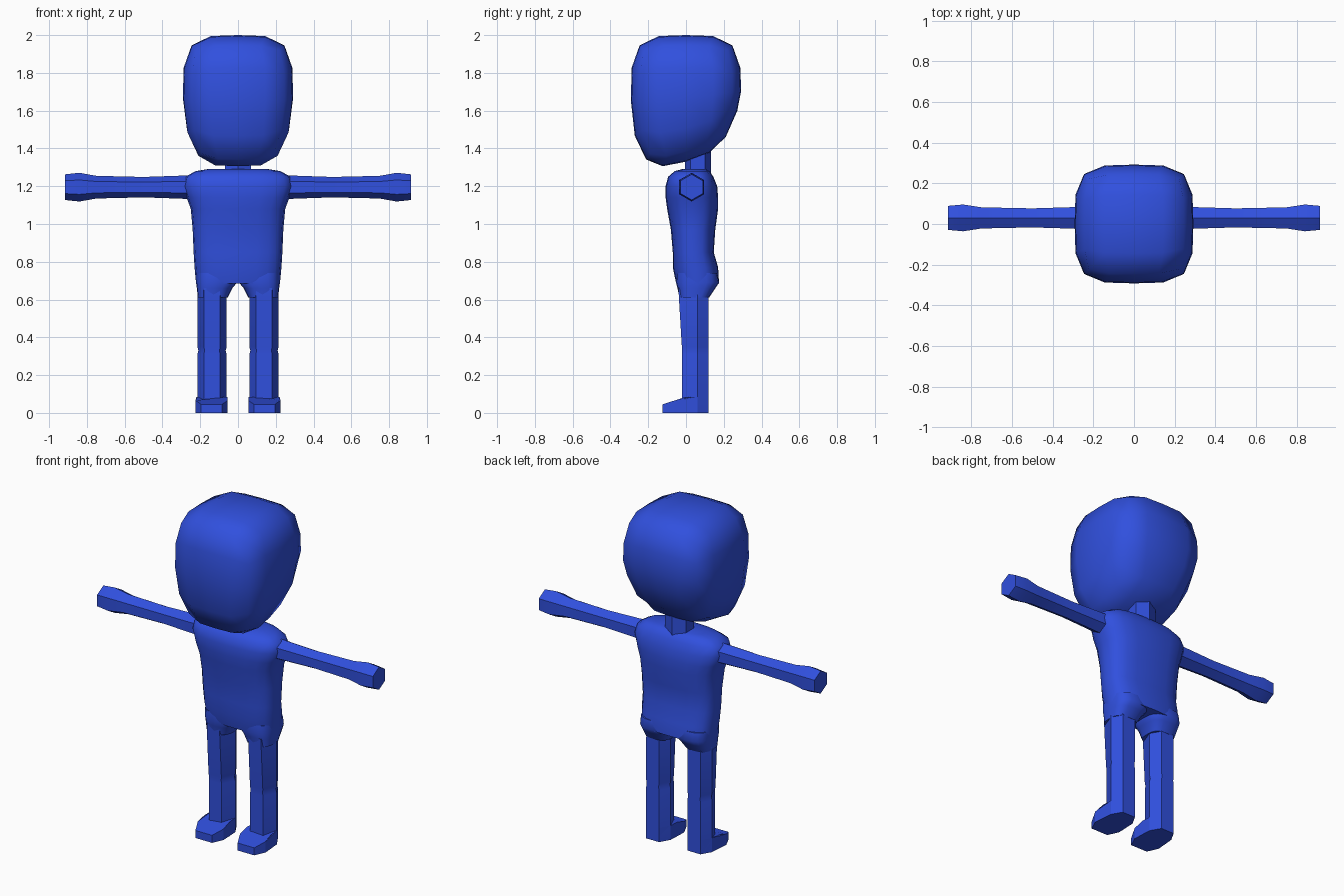
import bpy, bmesh, math
from mathutils import Vector

if "Cube" in bpy.data.objects:
    bpy.data.objects.remove(bpy.data.objects["Cube"])

blue = bpy.data.materials.new("blue")
blue.diffuse_color = (0.03, 0.08, 0.73, 1)
blue.use_nodes = True
blue.node_tree.nodes["Principled BSDF"].inputs["Base Color"].default_value = blue.diffuse_color


def finish(bm, name, angle):
    bmesh.ops.recalc_face_normals(bm, faces=bm.faces)
    mesh = bpy.data.meshes.new(name)
    bm.to_mesh(mesh)
    bm.free()
    mesh.materials.append(blue)
    ob = bpy.data.objects.new(name, mesh)
    bpy.context.collection.objects.link(ob)
    bpy.ops.object.select_all(action='DESELECT')
    ob.select_set(True)
    bpy.context.view_layer.objects.active = ob
    bpy.ops.object.shade_smooth_by_angle(angle=math.radians(angle))
    return ob


def loft(name, rings, angle=30):
    """Skin a list of equal-length point rings and cap both ends."""
    bm = bmesh.new()
    loops = [[bm.verts.new(p) for p in ring] for ring in rings]
    n = len(loops[0])
    for a, b in zip(loops, loops[1:]):
        for i in range(n):
            j = (i + 1) % n
            bm.faces.new((a[i], a[j], b[j], b[i]))
    bm.faces.new(loops[0])
    bm.faces.new(loops[-1])
    return finish(bm, name, angle)


def oval(z, x0, x1, y0, y1, n=20, power=2.8):
    """Rounded-box cross-section at height z."""
    pts = []
    for i in range(n):
        t = 2 * math.pi * i / n
        c, s = math.cos(t), math.sin(t)
        u = math.copysign(abs(c) ** (2 / power), c)
        v = math.copysign(abs(s) ** (2 / power), s)
        pts.append(((x0 + x1) / 2 + u * (x1 - x0) / 2,
                    (y0 + y1) / 2 + v * (y1 - y0) / 2, z))
    return pts


# Head: rounded cube, narrower below, with the underside rising to the back
bm = bmesh.new()
bmesh.ops.create_cube(bm, size=2)
bmesh.ops.subdivide_edges(bm, edges=bm.edges[:], cuts=3, use_grid_fill=True)
for v in bm.verts:
    p = v.co.copy()
    r = sum(abs(c) ** 4 for c in p) ** -0.25
    low = max(0.0, -p.z)
    taper = 1 - 0.14 * low ** 1.3
    x, y = p.x * r * 0.292 * taper, p.y * r * 0.292 * taper
    lift = {1.0: 1.0, 0.5: 0.85, 0.0: 0.3}.get(round(low, 1), 0) if p.z <= 0 else 0
    v.co = Vector((x, y, 1.66 + p.z * r * 0.34
                   + lift * (0.03 + 0.285 * y + 0.4 * y * y) - 0.02 * low))
finish(bm, "head", 65)

# Neck: six-sided post
neck = [(0, 0.132), (0.07, 0.1), (0.07, 0.025), (0, -0.005), (-0.07, 0.025), (-0.07, 0.1)]
loft("neck", [[(x, y, z) for x, y in neck] for z in (1.25, 1.45)])

# Torso: height, half width, front, back
torso = [(0.685, 0.222, -0.052, 0.175), (0.77, 0.23, -0.07, 0.17),
         (0.85, 0.235, -0.07, 0.147), (0.97, 0.24, -0.08, 0.155),
         (1.08, 0.25, -0.1, 0.17), (1.14, 0.272, -0.108, 0.17),
         (1.2, 0.29, -0.108, 0.165), (1.25, 0.278, -0.095, 0.145),
         (1.28, 0.225, -0.06, 0.125), (1.292, 0.15, -0.015, 0.1)]
loft("torso", [oval(z, -w, w, f, b) for z, w, f, b in torso], 60)

leg_shape = [(0.215, 0.06), (0.18, -0.02), (0.095, -0.02),
             (0.06, 0.06), (0.095, 0.12), (0.18, 0.12)]
sole = [(0.18, 0.12), (0.095, 0.12), (0.06, 0.06), (0.057, 0.0), (0.055, -0.06),
        (0.085, -0.125), (0.195, -0.125), (0.225, -0.06), (0.22, 0.0), (0.215, 0.06)]


def leg_ring(s, z, front, squeeze):
    return [(s * (0.1375 + (x - 0.1375) * squeeze), front if y < 0 else y, z)
            for x, y in leg_shape]


for s, side in ((1, "left"), (-1, "right")):
    # Hip joining the torso to the leg
    hip = [oval(0.74, 0, 0.222, -0.05, 0.165), oval(0.69, 0.005, 0.222, -0.053, 0.175),
           oval(0.66, 0.03, 0.218, -0.045, 0.155), oval(0.61, 0.055, 0.212, -0.035, 0.122)]
    loft(side + "_hip", [[(s * x, y, z) for x, y, z in ring] for ring in hip], 50)

    # Six-sided leg with a slight pinch at the knee
    loft(side + "_leg", [leg_ring(s, 0.66, -0.04, 0.97), leg_ring(s, 0.6, -0.037, 1),
                         leg_ring(s, 0.35, -0.022, 1), leg_ring(s, 0.33, -0.02, 0.93),
                         leg_ring(s, 0.31, -0.02, 1), leg_ring(s, 0, -0.02, 1)])

    # Foot: wedge sloping down to the toe
    top = [(s * x, y, min(0.085, 0.085 + y * 0.32)) for x, y in sole]
    loft(side + "_foot", [[(s * x, y, 0) for x, y in sole], top], 20)

    # Six-sided arm widening into the hand: distance, radius
    arm = [(0.22, 0.065), (0.3, 0.061), (0.5, 0.054), (0.75, 0.06),
           (0.84, 0.076), (0.915, 0.068)]
    loft(side + "_arm", [[(s * x, 0.03 + r * math.sin(k * math.pi / 3),
                           1.195 + r * math.cos(k * math.pi / 3)) for k in range(6)]
                         for x, r in arm])
